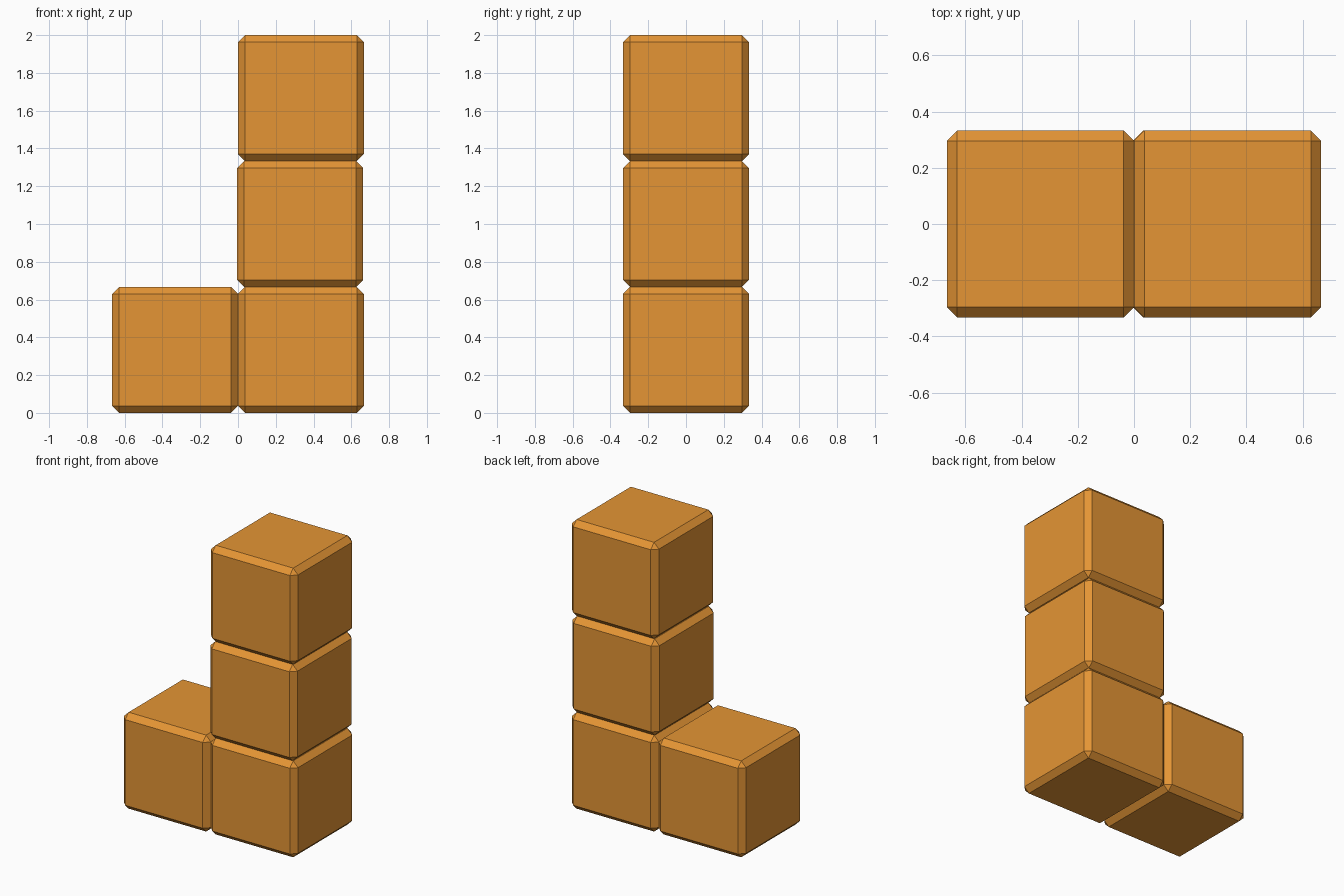
import bpy
import bmesh

if "Cube" in bpy.data.objects:
    bpy.data.objects.remove(bpy.data.objects["Cube"])

SIZE = 2 / 3
CHAMFER = 0.037

orange = bpy.data.materials.new("orange")
orange.diffuse_color = (0.78, 0.30, 0.035, 1)
orange.use_nodes = True
orange.node_tree.nodes["Principled BSDF"].inputs["Base Color"].default_value = orange.diffuse_color


def block(name, x, z):
    """Cube with flat chamfered edges, centred at (x, 0, z)."""
    bm = bmesh.new()
    bmesh.ops.create_cube(bm, size=SIZE)
    bmesh.ops.bevel(bm, geom=bm.edges[:], offset=CHAMFER, offset_type='OFFSET',
                    segments=1, affect='EDGES')
    mesh = bpy.data.meshes.new(name)
    bm.to_mesh(mesh)
    bm.free()
    mesh.materials.append(orange)
    obj = bpy.data.objects.new(name, mesh)
    obj.location = (x, 0, z)
    bpy.context.collection.objects.link(obj)


# Foot block on the left
block("foot_block", -SIZE / 2, SIZE / 2)

# Column of three blocks, the middle one sits a hair to the left
for i, (name, shift) in enumerate([("lower_block", 0), ("middle_block", -0.004), ("upper_block", 0)]):
    block(name, SIZE / 2 + shift, SIZE * (i + 0.5))
